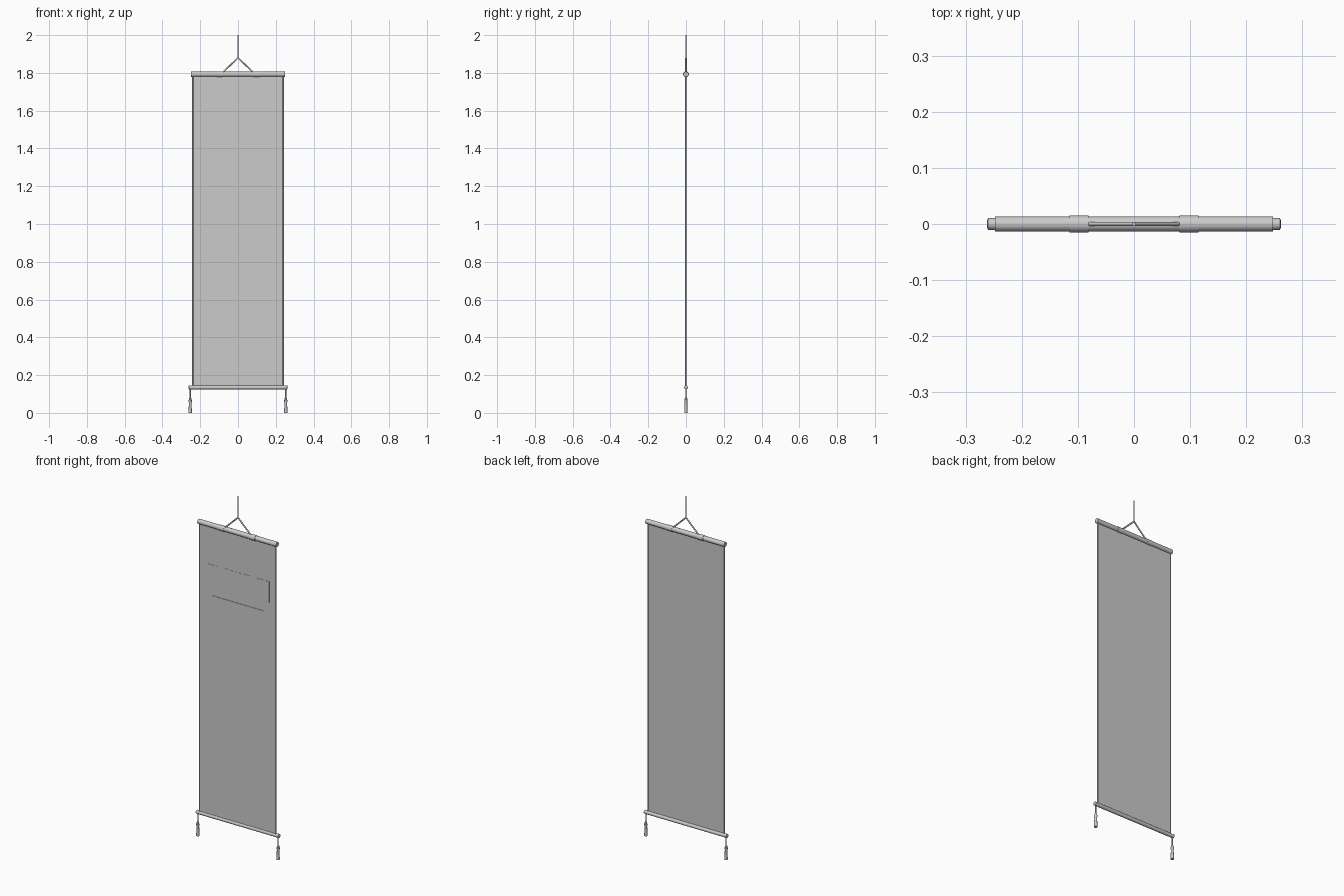
import bpy, bmesh, math
from mathutils import Vector

if "Cube" in bpy.data.objects:
    bpy.data.objects.remove(bpy.data.objects["Cube"])


def finish(name, bm):
    bmesh.ops.recalc_face_normals(bm, faces=bm.faces)
    me = bpy.data.meshes.new(name)
    bm.to_mesh(me)
    bm.free()
    ob = bpy.data.objects.new(name, me)
    bpy.context.collection.objects.link(ob)
    return ob


def smooth(ob):
    bpy.ops.object.select_all(action='DESELECT')
    ob.select_set(True)
    bpy.context.view_layer.objects.active = ob
    bpy.ops.object.shade_smooth_by_angle(angle=math.radians(35))


def box(name, x0, x1, y0, y1, z0, z1):
    bm = bmesh.new()
    bmesh.ops.create_cube(bm, size=1)
    for v in bm.verts:
        v.co = Vector(((x0, x1)[v.co.x > 0], (y0, y1)[v.co.y > 0], (z0, z1)[v.co.z > 0]))
    return finish(name, bm)


def turned(name, start, direction, profile, sides=24):
    """Surface of revolution: profile holds (distance along axis, radius)."""
    rot = Vector((0, 0, 1)).rotation_difference(Vector(direction))
    bm = bmesh.new()
    rings = []
    for d, r in profile:
        ring = []
        for i in range(sides):
            a = math.tau * i / sides
            p = Vector((r * math.cos(a), r * math.sin(a), d))
            ring.append(bm.verts.new(Vector(start) + rot @ p))
        rings.append(ring)
    for a, b in zip(rings, rings[1:]):
        for i in range(sides):
            j = (i + 1) % sides
            bm.faces.new((a[i], a[j], b[j], b[i]))
    bm.faces.new(rings[0])
    bm.faces.new(rings[-1])
    ob = finish(name, bm)
    smooth(ob)
    return ob


def rod(name, a, b, r, sides=24):
    a, b = Vector(a), Vector(b)
    return turned(name, a, b - a, [(0, r), ((b - a).length, r)], sides)


TOP, BOTTOM = 1.793, 0.135

# Cloth and the thin raised panels on its front
box("banner_cloth", -0.24, 0.24, -0.004, 0.001, BOTTOM, TOP)
box("main_panel", -0.165, 0.165, -0.0065, -0.004, 0.22, 1.395)
for name, x0, x1 in (("left", -0.2, -0.12), ("middle", -0.075, 0.075), ("right", 0.12, 0.2)):
    box(name + "_header_panel", x0, x1, -0.005, -0.004, 1.45, 1.57)

# Top and bottom rods
rod("top_rod", (-0.248, 0, TOP), (0.248, 0, TOP), 0.0135)
turned("bottom_rod", (-0.262, 0, BOTTOM), (1, 0, 0),
       [(0, 0.006), (0.002, 0.0105), (0.522, 0.0105), (0.524, 0.006)])

# Mirrored hems, sleeves, cords and tassels
for side, s in (("left", -1), ("right", 1)):
    rod(side + "_hem", (s * 0.2395, -0.0015, BOTTOM), (s * 0.2395, -0.0015, TOP), 0.004, 12)
    rod(side + "_rod_sleeve", (s * 0.081, 0, TOP), (s * 0.115, 0, TOP), 0.0152)
    rod(side + "_hanging_cord", (s * 0.08, 0, 1.803), (0, 0, 1.88), 0.004, 12)
    rod(side + "_tassel_cord", (s * 0.253, 0, 0.075), (s * 0.253, 0, BOTTOM), 0.003, 12)
    turned(side + "_tassel", (s * 0.253, 0, 0), (0, 0, 1),
           [(0, 0.009), (0.055, 0.007), (0.06, 0.0085), (0.068, 0.0085),
            (0.07, 0.007), (0.077, 0.007), (0.082, 0.003)], 16)

# Single cord above the knot
rod("upper_cord", (0, 0, 1.878), (0, 0, 2.0), 0.0035, 12)
